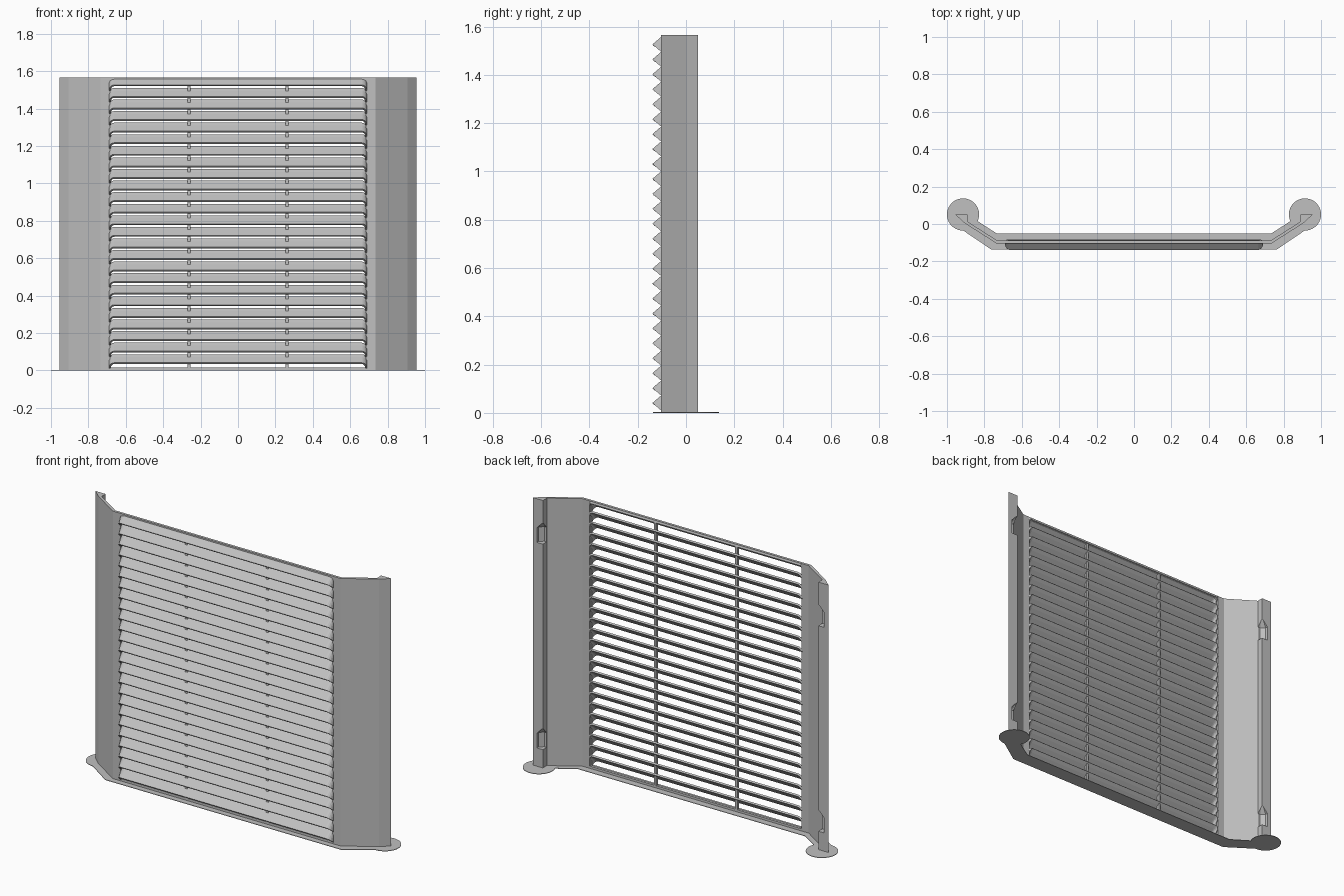
import bpy, bmesh
from math import sin, cos, pi

cube = bpy.data.objects.get("Cube")
if cube:
    bpy.data.objects.remove(cube, do_unlink=True)

HEIGHT = 1.565
FRONT, BACK = -0.104, -0.089      # sheet faces
OPEN_X = 0.685                    # half width of the vent opening
PITCH, COUNT, FIRST = 0.0619, 25, 0.041

grey = bpy.data.materials.new("plain grey")
grey.use_nodes = True
grey.diffuse_color = (0.53, 0.53, 0.53, 1)
grey.node_tree.nodes["Principled BSDF"].inputs["Base Color"].default_value = (0.53, 0.53, 0.53, 1)


def finish(name, bm, fix_normals=True):
    if fix_normals:
        bmesh.ops.recalc_face_normals(bm, faces=bm.faces)
    mesh = bpy.data.meshes.new(name)
    bm.to_mesh(mesh)
    bm.free()
    mesh.materials.append(grey)
    obj = bpy.data.objects.new(name, mesh)
    bpy.context.collection.objects.link(obj)
    return obj


def prism(name, outline, z0, z1):
    """Extrude a plan outline upwards."""
    bm = bmesh.new()
    base = bm.faces.new([bm.verts.new((x, y, z0)) for x, y in outline])
    top = bmesh.ops.extrude_face_region(bm, geom=[base])["geom"]
    for v in top:
        if isinstance(v, bmesh.types.BMVert):
            v.co.z = z1
    return finish(name, bm)


def box(name, x0, x1, y0, y1, z0, z1):
    return prism(name, [(x0, y0), (x1, y0), (x1, y1), (x0, y1)], z0, z1)


def notch_cutter(side, z0, z1, tip):
    """Corner notch with a roof that tapers back to the corner."""
    section = [(0.88, 0.015), (0.905, 0.015), (0.928, 0.035), (0.928, 0.06), (0.88, 0.06)]
    bm = bmesh.new()
    rings = []
    for z, k in ((z0, 1), (z1, 1), (tip, 0.25)):
        rings.append([bm.verts.new((side * (0.88 + (x - 0.88) * k), 0.06 + (y - 0.06) * k, z))
                      for x, y in section])
    n = len(section)
    for a, b in zip(rings, rings[1:]):
        for i in range(n):
            j = (i + 1) % n
            bm.faces.new((a[i], a[j], b[j], b[i]))
    bm.faces.new(rings[0])
    bm.faces.new(rings[-1])
    return finish("notch_cutter", bm)


# Side wings with solid triangular end posts, notched for fixings
wing = [(OPEN_X, FRONT), (0.735, FRONT), (0.906, 0.005), (0.955, 0.05),
        (0.89, 0.05), (0.89, 0.013), (0.73, BACK), (OPEN_X, BACK)]
for label, s in (("left", 1), ("right", -1)):
    obj = prism(label + "_wing", [(s * x, y) for x, y in wing], 0, HEIGHT)
    for z in (0.11, 1.31):
        cutter = notch_cutter(s, z, z + 0.085, z + 0.125)
        cutter.hide_render = True
        mod = obj.modifiers.new("notch", "BOOLEAN")
        mod.operation = "DIFFERENCE"
        mod.solver = "EXACT"
        mod.object = cutter
        bpy.context.view_layer.objects.active = obj
        bpy.ops.object.modifier_apply(modifier=mod.name)
        bpy.data.objects.remove(cutter, do_unlink=True)

# Rails closing the opening, and two thin support ribs
box("bottom_rail", -OPEN_X, OPEN_X, FRONT, BACK, 0, 0.016)
box("top_rail", -OPEN_X, OPEN_X, FRONT, BACK, 1.55, HEIGHT)
for label, x in (("left", 0.262), ("right", -0.262)):
    box(label + "_rib", x - 0.007, x + 0.007, FRONT, BACK, 0, HEIGHT)


# Louvre hoods: sloped blade whose rounded ends turn back into the sheet
def louvre(index):
    tip = FIRST + index * PITCH
    steps, radius, reach = 5, 0.028, 0.035
    end = [(0.69 - radius + radius * sin(t), cos(t))
           for t in (i * pi / 2 / steps for i in range(steps + 1))]
    path = [(-x, f) for x, f in reversed(end)] + end
    bm = bmesh.new()
    columns = []
    for x, f in path:
        base_z = tip + 0.03 - 0.025 * (1 - f)
        inner_z = min(base_z + 0.015, HEIGHT - 0.004)
        columns.append([bm.verts.new((x, FRONT - reach * f, tip - 0.03 * (1 - f))),
                        bm.verts.new((x, FRONT, base_z)),
                        bm.verts.new((x, BACK, inner_z))])
    for a, b in zip(columns, columns[1:]):
        for i in range(2):
            bm.faces.new((a[i], b[i], b[i + 1], a[i + 1]))
    obj = finish("louvre_%02d" % (index + 1), bm, fix_normals=False)
    mod = obj.modifiers.new("thickness", "SOLIDIFY")
    mod.thickness = 0.01
    mod.offset = -1


for i in range(COUNT):
    louvre(i)

# Thin foot skirt under the panel with round pads at both ends
half = [(0.762, -0.137), (0.95, -0.01), (0.89, 0.05), (0.735, -0.05)]
mirrored = [(-x, y) for x, y in reversed(half)]
prism("foot_skirt", half + mirrored, 0, 0.003)
for label, s in (("left", 1), ("right", -1)):
    pad = [(s * 0.914 + 0.086 * cos(a), 0.051 + 0.086 * sin(a))
           for a in (i * 2 * pi / 40 for i in range(40))]
    prism(label + "_foot_pad", pad, 0, 0.003)
